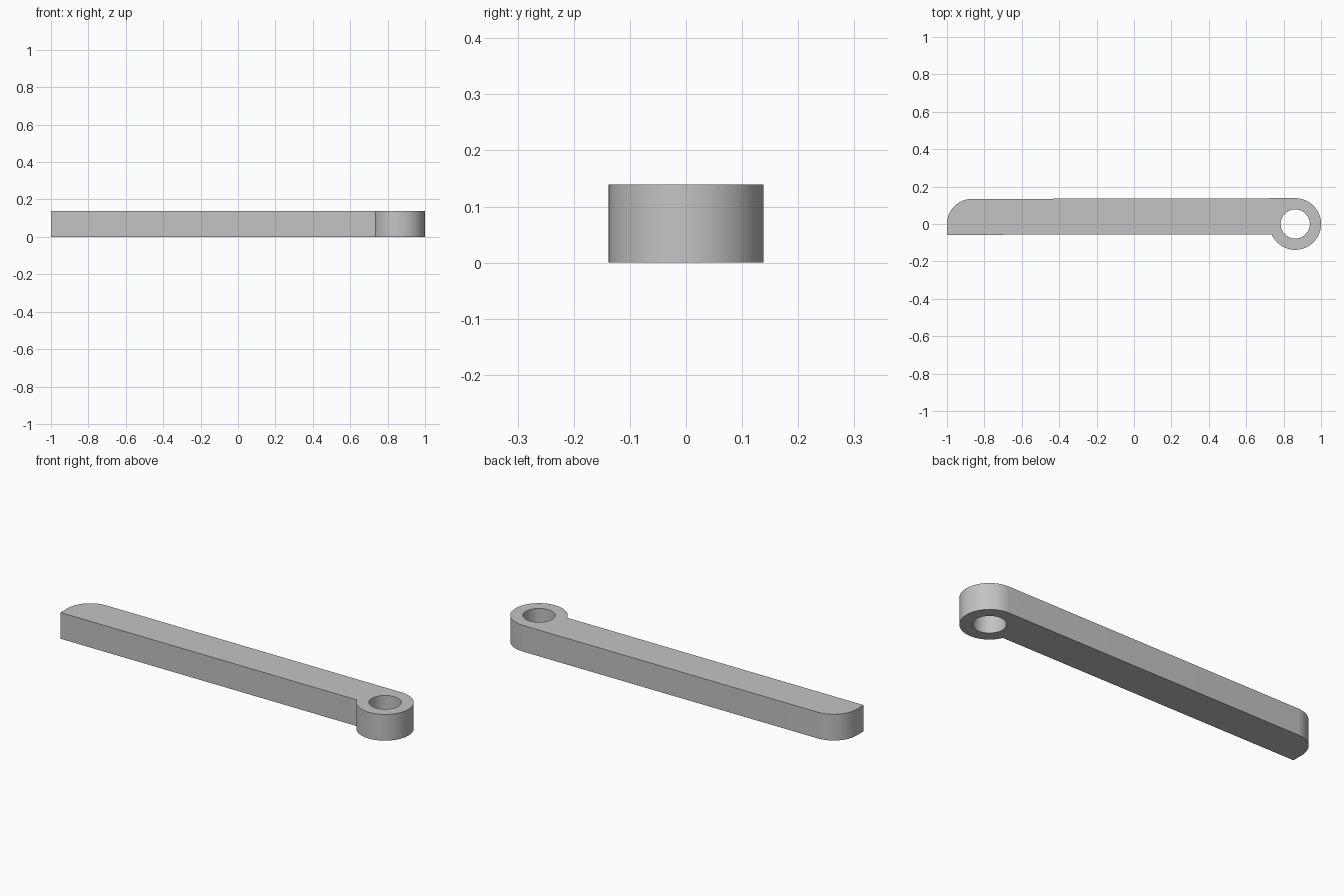
import bpy, bmesh
from math import cos, sin, asin, pi, radians
from mathutils import Vector

cube = bpy.data.objects.get("Cube")
if cube:
    bpy.data.objects.remove(cube)

HEIGHT = 0.139
EYE_X, EYE_R, HOLE_R = 0.862, 0.138, 0.078
TIP_R = 0.134
BOTTOM_LEFT, BOTTOM_RIGHT = -0.058, -0.055


def arc(cx, cy, r, start, end, steps):
    """Points along an arc, both ends included."""
    angles = [start + (end - start) * i / steps for i in range(steps + 1)]
    return [(cx + r * cos(a), cy + r * sin(a)) for a in angles]


def add_loop(bm, points):
    """Closed loop of edges on the ground plane."""
    verts = [bm.verts.new((x, y, 0)) for x, y in points]
    return [bm.edges.new((v, verts[i - 1])) for i, v in enumerate(verts)]


# Outline: round eye, straight bar, rounded back corner and square front corner
join_angle = -pi - asin(BOTTOM_RIGHT / EYE_R)
outline = arc(EYE_X, 0, EYE_R, join_angle, pi / 2, 64)
outline += arc(TIP_R - 1, 0, TIP_R, pi / 2, pi, 24)
outline.append((-1, BOTTOM_LEFT))
hole = arc(EYE_X, 0, HOLE_R, 0, 2 * pi, 64)[:-1]

# Fill between outline and hole, then raise to full thickness
bm = bmesh.new()
edges = add_loop(bm, outline) + add_loop(bm, hole)
bmesh.ops.triangle_fill(bm, edges=edges, use_beauty=True, normal=Vector((0, 0, 1)))
raised = bmesh.ops.extrude_face_region(bm, geom=bm.faces[:], use_keep_orig=True)
top = [g for g in raised["geom"] if isinstance(g, bmesh.types.BMVert)]
bmesh.ops.translate(bm, verts=top, vec=(0, 0, HEIGHT))
bmesh.ops.recalc_face_normals(bm, faces=bm.faces[:])
# Merge the flat caps back into large faces
bmesh.ops.dissolve_limit(bm, angle_limit=radians(0.5), verts=[], edges=bm.edges[:])

mesh = bpy.data.meshes.new("lever_arm")
bm.to_mesh(mesh)
bm.free()
arm = bpy.data.objects.new("lever_arm", mesh)
bpy.context.collection.objects.link(arm)

# Plain grey
grey = bpy.data.materials.new("plain_grey")
grey.use_nodes = True
colour = (0.55, 0.55, 0.55, 1)
grey.diffuse_color = colour
grey.node_tree.nodes["Principled BSDF"].inputs["Base Color"].default_value = colour
mesh.materials.append(grey)

bpy.context.view_layer.objects.active = arm
arm.select_set(True)
bpy.ops.object.shade_smooth_by_angle(angle=radians(30))
